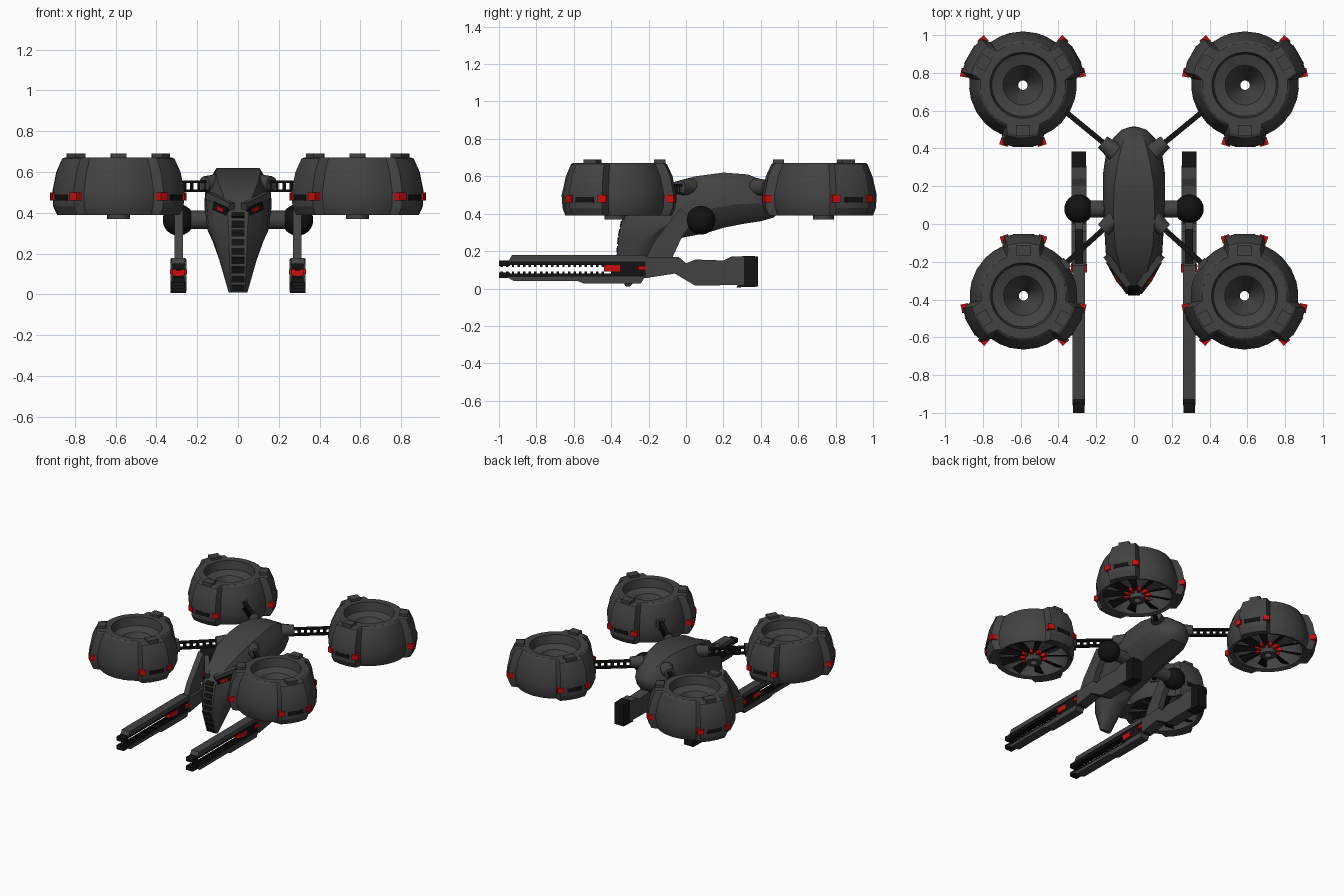
import bpy, bmesh, math
from mathutils import Vector, Matrix

cube = bpy.data.objects.get("Cube")
if cube:
    bpy.data.objects.remove(cube, do_unlink=True)


def material(name, rgb):
    m = bpy.data.materials.new(name)
    m.use_nodes = True
    col = (*rgb, 1)
    m.diffuse_color = col
    bsdf = next(n for n in m.node_tree.nodes if n.type == 'BSDF_PRINCIPLED')
    bsdf.inputs["Base Color"].default_value = col
    return m


GREY = material("dark grey", (0.055, 0.055, 0.055))
BLACK = material("black", (0.006, 0.006, 0.006))
RED = material("red", (0.6, 0.004, 0.004))


def finish(name, bm, mat, smooth=None):
    bmesh.ops.recalc_face_normals(bm, faces=bm.faces)
    me = bpy.data.meshes.new(name)
    bm.to_mesh(me)
    bm.free()
    me.materials.append(mat)
    ob = bpy.data.objects.new(name, me)
    bpy.context.collection.objects.link(ob)
    if smooth:
        bpy.ops.object.select_all(action='DESELECT')
        ob.select_set(True)
        bpy.context.view_layer.objects.active = ob
        bpy.ops.object.shade_smooth_by_angle(angle=math.radians(smooth))
    return ob


def add_box(bm, c, size, rot=None):
    m = Matrix.Translation(c) @ (rot or Matrix()) @ Matrix.Diagonal((*size, 1))
    bmesh.ops.create_cube(bm, size=1, matrix=m)


def add_beam(bm, p, q, wide, high):
    # Box running from p to q
    p, q = Vector(p), Vector(q)
    d = (q - p).normalized()
    side = Vector((0, 0, 1)).cross(d)
    side = side.normalized() if side.length > 0.01 else Vector((1, 0, 0))
    rot = Matrix((d, side, d.cross(side))).transposed().to_4x4()
    add_box(bm, (p + q) / 2, ((q - p).length, wide, high), rot)


def add_rod(bm, p, q, r1, r2=None, n=16):
    p, q = Vector(p), Vector(q)
    rot = (q - p).to_track_quat('Z', 'Y').to_matrix().to_4x4()
    bmesh.ops.create_cone(bm, cap_ends=True, segments=n, radius1=r1,
                          radius2=r1 if r2 is None else r2, depth=(q - p).length,
                          matrix=Matrix.Translation((p + q) / 2) @ rot)


def skin(bm, rings, closed=False):
    # Bridge equal rings of points; closed joins last to first, else capped
    vs = [[bm.verts.new(p) for p in r] for r in rings]
    pairs = list(zip(vs, vs[1:])) + ([(vs[-1], vs[0])] if closed else [])
    for a, b in pairs:
        for i in range(len(a)):
            j = (i + 1) % len(a)
            bm.faces.new((a[i], a[j], b[j], b[i]))
    if not closed:
        bm.faces.new(vs[0])
        bm.faces.new(vs[-1])


def slab(name, pts, x, width, mat):
    # Side profile (y, z) extruded across x
    bm = bmesh.new()
    skin(bm, [[(x + k * width / 2, y, z) for y, z in pts] for k in (-1, 1)])
    return finish(name, bm, mat)


def polar(r, deg, z):
    a = math.radians(deg)
    return Vector((r * math.cos(a), r * math.sin(a), z))


# ---- Rotor pod parts, built round the origin, lobes at 30, 150, 270 degrees
STEPS = (-18, -6, 6, 18, 23, 34, 45, 60, 75, 86, 97)
PROFILE = ((.40, .24, .24), (.39, .265, .305), (.43, .28, .325), (.50, .285, .33),
           (.60, .262, .31), (.665, .235, .28), (.672, .225, .265), (.672, .175, .175),
           (.61, .165, .165), (.59, .105, .105), (.47, .035, .035), (.44, .025, .025),
           (.37, .025, .025), (.37, .055, .055), (.45, .055, .055), (.56, .225, .225))


def make_pod(tag):
    parts = []
    bm = bmesh.new()
    rings = []
    for z, body, lobe in PROFILE:
        rings.append([polar(lobe if abs(s) <= 18 else body, c + s, z)
                      for c in (30, 150, 270) for s in STEPS])
    skin(bm, rings, closed=True)
    parts.append(finish(tag + "_pod_shell", bm, GREY, 18))

    clips, lamps, vents = bmesh.new(), bmesh.new(), bmesh.new()
    for c in (30, 150, 270):
        turn = Matrix.Rotation(math.radians(c), 4, 'Z')
        add_box(clips, polar(.24, c, .668), (.06, .075, .045), turn)
        add_box(vents, polar(.318, c, .475), (.02, .11, .03), turn)
        for s in (-18, 18):
            tilt = Matrix.Rotation(math.radians(c + s), 4, 'Z')
            add_box(lamps, polar(.316, c + s, .48), (.04, .046, .038), tilt)
    parts.append(finish(tag + "_pod_clips", clips, GREY))
    parts.append(finish(tag + "_pod_vents", vents, BLACK))
    parts.append(finish(tag + "_pod_lamps", lamps, RED))

    blades, hub = bmesh.new(), bmesh.new()
    for i in range(9):
        a = i * 40
        rot = Matrix.Rotation(math.radians(a), 4, 'Z') @ Matrix.Rotation(math.radians(25), 4, 'X')
        quad = [(.05, -.014), (.235, -.032), (.235, .032), (.05, .014)]
        lift = Matrix.Translation((0, 0, .425)) @ rot
        skin(blades, [[lift @ Vector((x, y, z)) for x, y in quad] for z in (-.004, .004)])
        add_box(hub, polar(.072, a + 20, .415), (.04, .022, .025),
                Matrix.Rotation(math.radians(a + 20), 4, 'Z'))
    parts.append(finish(tag + "_rotor_blades", blades, BLACK))
    parts.append(finish(tag + "_rotor_hub", hub, RED))
    return parts


for tag, x, y in (("rear_left", .588, .735), ("rear_right", -.588, .735),
                  ("front_left", .585, -.38), ("front_right", -.585, -.38)):
    for ob in make_pod(tag):
        ob.location = (x, y, 0)
        ob.rotation_euler.z = 0 if y > 0 else math.pi

# ---- Fuselage: top/front edge, under/rear edge (y, z), half width, top half width
STATIONS = (((-.32, .01), (-.30, .01), .046, .035), ((-.37, .17), (-.16, .17), .092, .042),
            ((-.36, .28), (-.10, .25), .125, .045), ((-.338, .39), (-.03, .27), .15, .05),
            ((-.25, .48), (.05, .285), .155, .07), ((-.12, .555), (.12, .30), .16, .10),
            ((.05, .60), (.20, .325), .165, .11), ((.2, .62), (.30, .345), .165, .105),
            ((.33, .61), (.40, .36), .148, .085), ((.43, .57), (.47, .38), .11, .06),
            ((.49, .52), (.505, .42), .065, .035), ((.513, .48), (.515, .455), .02, .015))
bm = bmesh.new()
rings = []
for top, low, w, f in STATIONS:
    a, b = Vector((0, *top)), Vector((0, *low))
    half = [(0, f), (.22, f + (w - f) * .62), (.42, w * .97), (.62, w), (.85, w * .8), (1, w * .45)]
    right = [a.lerp(b, t) + Vector((x, 0, 0)) for t, x in half]
    rings.append(right + [Vector((-p.x, p.y, p.z)) for p in reversed(right)])
skin(bm, rings)
finish("fuselage", bm, GREY, 28)

# Face ladder, set along the front edge of the head
bm = bmesh.new()
for i in range(9):
    z = .03 + i * .045
    for (a, _, _, _), (b, _, _, _) in zip(STATIONS[:4], STATIONS[1:5]):
        if a[1] <= z < b[1]:
            y = a[0] + (b[0] - a[0]) * (z - a[1]) / (b[1] - a[1])
            lean = Matrix.Rotation(math.atan2(a[0] - b[0], b[1] - a[1]), 4, 'X')
            add_box(bm, (0, y, z), (.064, .009, .033), lean)
finish("face_ladder", bm, BLACK)

for s, side in ((1, "left"), (-1, "right")):
    # Brow, eye socket and eye
    bm = bmesh.new()
    add_beam(bm, (s * .03, -.325, .43), (s * .145, -.17, .485), .035, .035)
    finish(side + "_brow", bm, GREY)
    bm = bmesh.new()
    add_beam(bm, (s * .05, -.325, .405), (s * .115, -.235, .435), .02, .04)
    finish(side + "_eye_socket", bm, BLACK)
    bm = bmesh.new()
    add_beam(bm, (s * .065, -.312, .41), (s * .095, -.27, .425), .025, .02)
    finish(side + "_eye", bm, RED)

    # Ladder arms out to the pods
    for tag, p, q in (("rear", (.125, .40), (.40, .625)), ("front", (.125, .005), (.39, -.235))):
        p, q = (Vector((s * v[0], v[1], .53)) for v in (p, q))
        up = Vector((0, 0, .022))
        bm = bmesh.new()
        for k in (-1, 1):
            add_beam(bm, p + up * k, q + up * k, .028, .012)
        for i in range(1, 8):
            c = p.lerp(q, i / 8)
            add_beam(bm, c - up, c + up, .012, .024)
        finish(f"{tag}_{side}_arm", bm, BLACK)
        bm = bmesh.new()
        add_rod(bm, p.lerp(q, -.1) + up * .5, p.lerp(q, .15) + up * .5, .05, .038, 12)
        add_beam(bm, p.lerp(q, .86), q, .06, .075)
        finish(f"{tag}_{side}_arm_sockets", bm, GREY, 30)

    # Gun shoulder
    bm = bmesh.new()
    add_rod(bm, (s * .12, .08, .365), (s * .24, .08, .365), .045)
    finish(side + "_shoulder_stub", bm, GREY, 30)
    bm = bmesh.new()
    bmesh.ops.create_uvsphere(bm, u_segments=24, v_segments=16, radius=.077,
                              matrix=Matrix.Translation((s * .292, .08, .365)))
    finish(side + "_shoulder_ball", bm, BLACK, 40)
    slab(side + "_gun_strut", [(-.03, .43), (.04, .36), (-.02, .28), (-.08, .15),
                               (-.22, .15), (-.17, .25)], s * .291, .042, GREY)

    # Gun body
    x = s * .292
    slab(side + "_gun_stock", [(-.22, .165), (-.04, .17), (.0, .135), (.05, .155), (.2, .15),
                               (.24, .17), (.31, .17), (.31, .02), (.05, .015), (-.01, .05),
                               (-.06, .08), (-.22, .055)], x, .08, GREY)
    slab(side + "_gun_butt", [(.3, .175), (.385, .172), (.385, .01), (.27, .006), (.3, .06)],
         x, .076, BLACK)
    slab(side + "_gun_top_rail", [(-.95, .145), (-.93, .178), (-.22, .178), (-.18, .145)],
         x, .066, GREY)
    slab(side + "_gun_lower_rail", [(-.96, .062), (-.92, .04), (-.58, .04), (-.55, .028),
                                    (-.24, .028), (-.22, .065)], x, .066, GREY)
    bm = bmesh.new()
    for z, k in ((.138, -1), (.068, 1)):
        add_box(bm, (x, -.6, z), (.05, .8, .024))
        add_box(bm, (x, -.97, z + k * .002), (.06, .06, .03))
        for i in range(19):
            add_box(bm, (x, -.985 + i * .03, z + k * .015), (.024, .013, .014))
    add_box(bm, (x, -.3, .1), (.055, .2, .07))
    finish(side + "_gun_teeth", bm, BLACK)
    bm = bmesh.new()
    add_box(bm, (x, -.395, .108), (.06, .085, .036))
    add_box(bm, (x, -.235, .11), (.084, .045, .022))
    finish(side + "_gun_lights", bm, RED)
